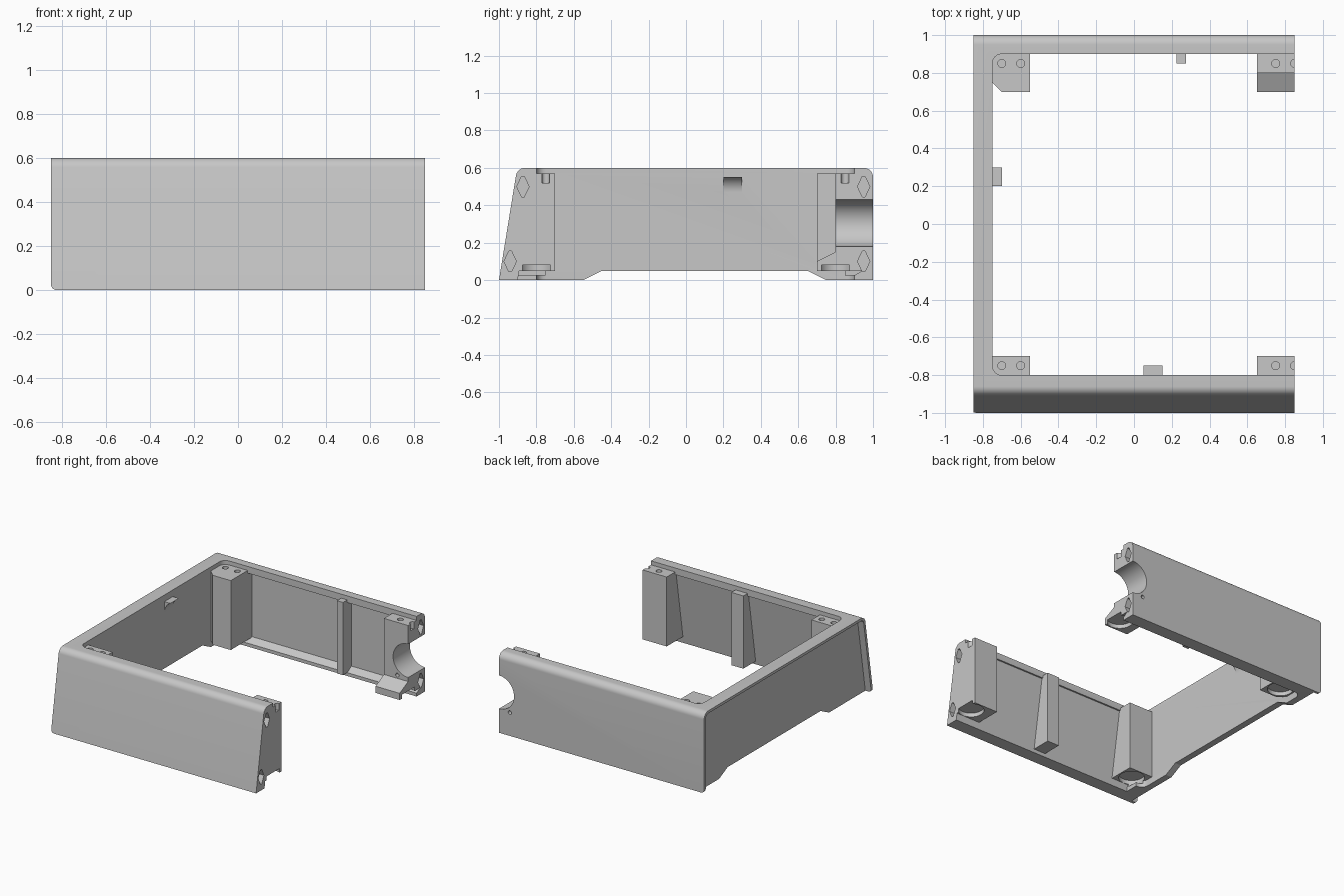
import bpy, bmesh
from math import sin, cos, radians

if "Cube" in bpy.data.objects:
    bpy.data.objects.remove(bpy.data.objects["Cube"])

grey = bpy.data.materials.new("plain grey")
grey.use_nodes = True
grey.diffuse_color = (0.57, 0.57, 0.57, 1)
grey.node_tree.nodes["Principled BSDF"].inputs["Base Color"].default_value = (0.57, 0.57, 0.57, 1)


def arc(ca, cb, r, start, end, n=10):
    angles = [radians(start + (end - start) * i / n) for i in range(n + 1)]
    return [(ca + r * cos(t), cb + r * sin(t)) for t in angles]


def circle(ca, cb, r, n=32):
    return arc(ca, cb, r, 0, 360, n)[:-1]


def prism(name, points, axis, low, high):
    """Extrude a 2D outline along an axis."""
    place = {"x": lambda a, b, t: (t, a, b),
             "y": lambda a, b, t: (a, t, b),
             "z": lambda a, b, t: (a, b, t)}[axis]
    bm = bmesh.new()
    ends = [[bm.verts.new(place(a, b, t)) for a, b in points] for t in (low, high)]
    n = len(points)
    bm.faces.new(ends[0])
    bm.faces.new(ends[1])
    for i in range(n):
        j = (i + 1) % n
        bm.faces.new((ends[0][i], ends[0][j], ends[1][j], ends[1][i]))
    bmesh.ops.recalc_face_normals(bm, faces=bm.faces)
    mesh = bpy.data.meshes.new(name)
    bm.to_mesh(mesh)
    bm.free()
    obj = bpy.data.objects.new(name, mesh)
    bpy.context.collection.objects.link(obj)
    mesh.materials.append(grey)
    return obj


def combine(target, tool, operation):
    """Apply a boolean and discard the tool."""
    mod = target.modifiers.new(tool.name, "BOOLEAN")
    mod.operation = operation
    mod.solver = "EXACT"
    mod.object = tool
    bpy.context.view_layer.objects.active = target
    bpy.ops.object.modifier_apply(modifier=mod.name)
    bpy.data.objects.remove(tool)


def side_outline(inset, bottom):
    """Sloped front, rounded top corners, upright back."""
    r = 0.05 - inset
    return ([(-1 + inset + 0.16 * bottom, bottom)]
            + arc(-0.86, 0.55, r, 171, 90)
            + arc(0.95, 0.55, r, 90, 0)
            + [(1 - inset, bottom)])


# Outer block with a rounded lower side edge
housing = prism("housing", side_outline(0, 0), "x", -0.85, 0.95)
bm = bmesh.new()
bm.from_mesh(housing.data)
edge = [e for e in bm.edges if all(v.co.x < -0.84 and v.co.z < 0.001 for v in e.verts)]
bmesh.ops.bevel(bm, geom=edge, offset=0.025, segments=5, affect="EDGES", profile=0.5)
bm.to_mesh(housing.data)
bm.free()

# Hollow: round-cornered opening, undercut front and back walls, arched underside, side recess
opening = ([(1, -0.8), (1, 0.9)] + arc(-0.7, 0.85, 0.05, 90, 180, 6)
           + arc(-0.7, -0.75, 0.05, 180, 270, 6))
cavity = [(-0.916, -0.1), (-0.812, 0.55), (0, 0.55), (0.9, 0.55), (0.95, 0.53),
          (0.95, 0.055), (0.9, 0.025), (0.9, -0.1)]
underside = [(-0.65, -0.05), (-0.45, 0.05), (0.65, 0.05), (0.85, -0.05)]
for tool in (prism("opening", opening, "z", -0.2, 0.7),
             prism("cavity", cavity, "x", -0.69, 1.1),
             prism("underside", underside, "x", -1, 1.2),
             prism("side_recess", side_outline(0.02, -0.1), "x", -1, -0.8)):
    combine(housing, tool, "DIFFERENCE")

# Corner posts, ribs and side bracket
front_post = [(-0.7, 0.05), (-0.7, 0.57), (-0.87, 0.57), (-0.95, 0.05)]
footed_post = [(0.97, 0.05), (0.7, 0.05), (0.7, 0.1), (0.8, 0.15), (0.8, 0.57), (0.97, 0.57)]
chamfered_post = [(-0.78, 0.97), (-0.78, 0.78), (-0.7, 0.7), (-0.55, 0.7), (-0.55, 0.97)]
front_rib = [(-0.75, 0.025), (-0.75, 0.57), (-0.86, 0.57), (-0.94, 0.025)]
back_rib = [(0.85, 0.025), (0.85, 0.57), (0.97, 0.57), (0.97, 0.025)]
bracket = [(-0.77, 0.47), (-0.77, 0.55)] + arc(-0.661, 0.47, 0.089, 116, 180, 8)
for part in (prism("front_post_side", front_post, "x", -0.78, -0.55),
             prism("front_post_end", front_post, "x", 0.65, 0.95),
             prism("back_post_side", chamfered_post, "z", 0.05, 0.57),
             prism("back_post_end", footed_post, "x", 0.65, 0.95),
             prism("front_rib", front_rib, "x", 0.05, 0.15),
             prism("back_rib", back_rib, "x", 0.225, 0.275),
             prism("bracket", bracket, "y", 0.2, 0.3)):
    combine(housing, part, "UNION")

# Flat open end
combine(housing, prism("end_trim", [(-2, -1), (2, -1), (2, 2), (-2, 2)], "x", 0.85, 1.5),
        "DIFFERENCE")

# Screw holes in the post tops and round foot pockets underneath
for hole_y, foot_y in ((-0.75, -0.8), (0.85, 0.8)):
    for x in (-0.7, -0.6, 0.75, 0.85):
        combine(housing, prism("screw_hole", circle(x, hole_y, 0.021, 20), "z", 0.52, 0.59),
                "DIFFERENCE")
    for x in (-0.65, 0.8):
        combine(housing, prism("foot_pocket", circle(x, foot_y, 0.09), "z", 0.03, 0.08),
                "DIFFERENCE")

# Diamond alignment sockets in the open end
for y, z in ((-0.872, 0.5), (-0.94, 0.1), (0.95, 0.5), (0.95, 0.1)):
    diamond = [(y + a, z + b) for a, b in ((0.033, 0), (0.007, 0.055), (-0.007, 0.055),
                                           (-0.033, 0), (-0.007, -0.055), (0.007, -0.055))]
    combine(housing, prism("socket", diamond, "x", 0.8, 0.9), "DIFFERENCE")

# Half-round port and small pin hole through the back
combine(housing, prism("port", circle(0.85, 0.305, 0.125, 48), "y", 0.75, 1.1), "DIFFERENCE")
combine(housing, prism("pin_hole", circle(0.76, 0.175, 0.014, 16), "y", 0.75, 1.1), "DIFFERENCE")

# Smooth curved faces, sharp edges
bpy.ops.object.select_all(action="DESELECT")
housing.select_set(True)
bpy.context.view_layer.objects.active = housing
bpy.ops.object.shade_smooth_by_angle(angle=radians(25))
